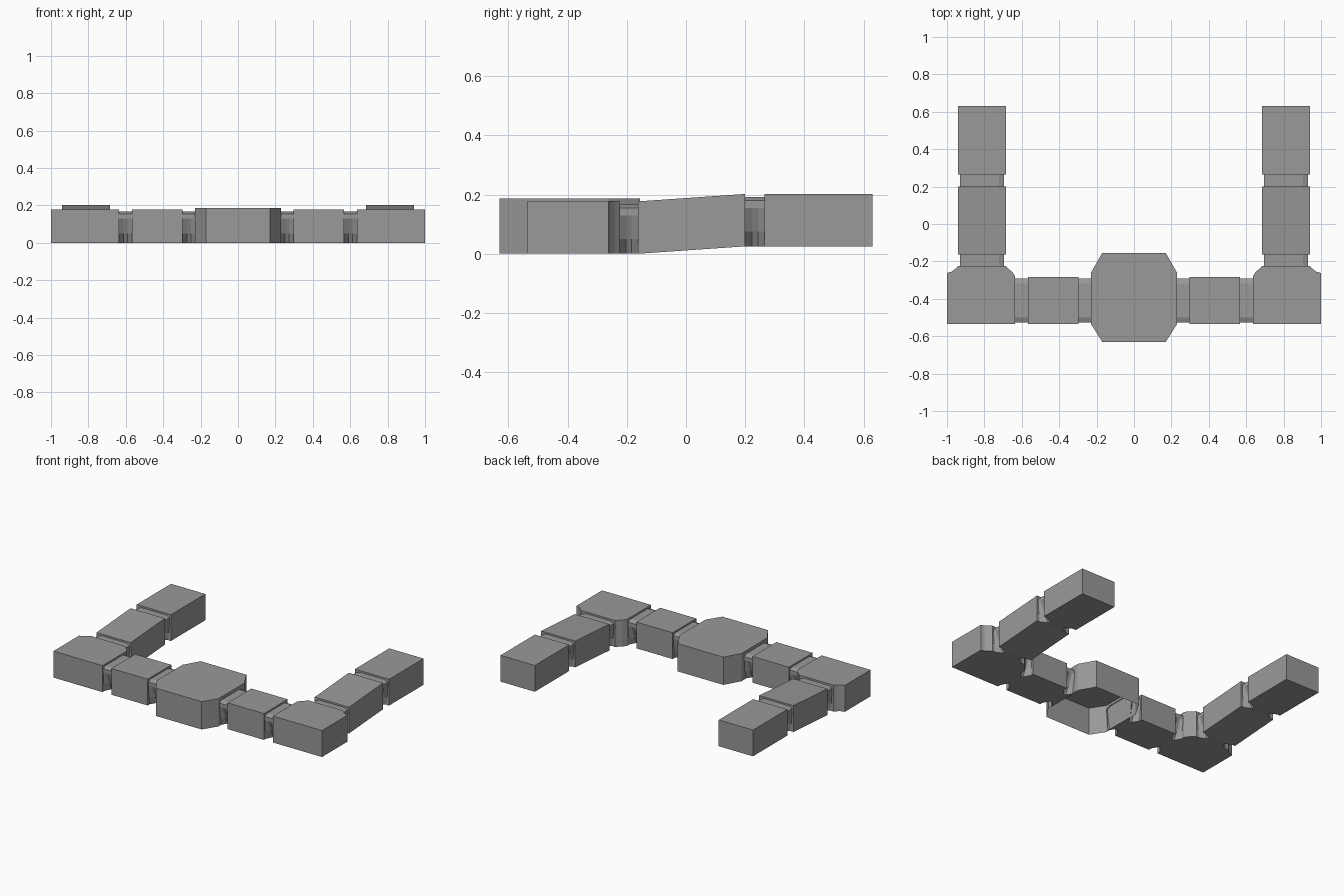
import bpy
import bmesh

cube = bpy.data.objects.get("Cube")
if cube:
    bpy.data.objects.remove(cube)

grey = bpy.data.materials.new("mid_grey")
grey.use_nodes = True
COLOUR = (0.32, 0.32, 0.32, 1)
grey.diffuse_color = COLOUR
grey.node_tree.nodes["Principled BSDF"].inputs["Base Color"].default_value = COLOUR


def finish(name, bm, open_bottom=False):
    bmesh.ops.recalc_face_normals(bm, faces=bm.faces)
    if open_bottom:
        bottom = [f for f in bm.faces if f.normal.z < -0.9]
        bmesh.ops.delete(bm, geom=bottom, context="FACES_ONLY")
    mesh = bpy.data.meshes.new(name)
    bm.to_mesh(mesh)
    bm.free()
    mesh.materials.append(grey)
    obj = bpy.data.objects.new(name, mesh)
    bpy.context.collection.objects.link(obj)


def loft(name, rings, cap=True, open_bottom=False):
    """Skin a row of matching closed rings."""
    bm = bmesh.new()
    loops = [[bm.verts.new(p) for p in ring] for ring in rings]
    for a, b in zip(loops, loops[1:]):
        for i in range(len(a)):
            j = (i + 1) % len(a)
            bm.faces.new((a[i], a[j], b[j], b[i]))
    if cap:
        bm.faces.new(loops[0])
        bm.faces.new(loops[-1])
    finish(name, bm, open_bottom)


def prism(name, outline, height, side=1, open_bottom=False):
    rings = [[(side * x, y, z) for x, y in outline] for z in (0, height)]
    loft(name, rings, open_bottom=open_bottom)


def block(name, side, x0, x1, y0, y1, height, lift0=0, lift1=0):
    """Box whose floor may climb from its front end to its back end."""
    rings = []
    for y, lift in ((y0, lift0), (y1, lift1)):
        rings.append([(side * x0, y, lift), (side * x1, y, lift),
                      (side * x1, y, lift + height), (side * x0, y, lift + height)])
    loft(name, rings)


# Half sections of a joint as (half width, height): flared ends, pinched middle
UPPER = [(0.118, 0.13), (0.118, 0.155), (0.09, 0.166)]
FLARED = [(0.105, 0), (0.112, 0.05)] + UPPER
PINCHED = [(0.06, 0), (0.085, 0.05)] + UPPER


def joint(name, side, start, end, centre, along_x, lift=0):
    mid = (start + end) / 2
    rings = []
    for t, half in ((start, FLARED), (mid - 0.01, PINCHED),
                    (mid + 0.01, PINCHED), (end, FLARED)):
        section = half + [(-w, z) for w, z in reversed(half)]
        if along_x:
            rings.append([(side * t, centre + w, z + lift) for w, z in section])
        else:
            rings.append([(side * (centre + w), t, z + lift) for w, z in section])
    loft(name, rings, cap=False)


# Central eight-sided hub, hollow underneath
hub = [(0.17, -0.63), (0.23, -0.535), (0.23, -0.26), (0.17, -0.155)]
hub += [(-x, y) for x, y in reversed(hub)]
prism("centre_hub", hub, 0.187, open_bottom=True)

# Corner block outline with scooped rear corners
corner = [(0.635, -0.535), (1, -0.535), (1, -0.262), (0.975, -0.255),
          (0.955, -0.24), (0.94, -0.225), (0.685, -0.225), (0.67, -0.24),
          (0.652, -0.255), (0.635, -0.28)]

for label, side in (("left", 1), ("right", -1)):
    # Front bar
    joint(label + "_hub_joint", side, 0.225, 0.298, -0.409, True)
    block(label + "_bar_block", side, 0.298, 0.568, -0.535, -0.283, 0.177)
    joint(label + "_bar_joint", side, 0.568, 0.635, -0.409, True)
    prism(label + "_corner_block", corner, 0.178, side)
    # Rear arm, rising towards its tip
    joint(label + "_corner_joint", side, -0.225, -0.162, 0.8125, False)
    block(label + "_sloped_arm", side, 0.685, 0.94, -0.162, 0.2, 0.177, 0, 0.025)
    joint(label + "_arm_joint", side, 0.2, 0.265, 0.8125, False, 0.025)
    block(label + "_arm_tip", side, 0.685, 0.94, 0.265, 0.63, 0.177, 0.025, 0.025)
